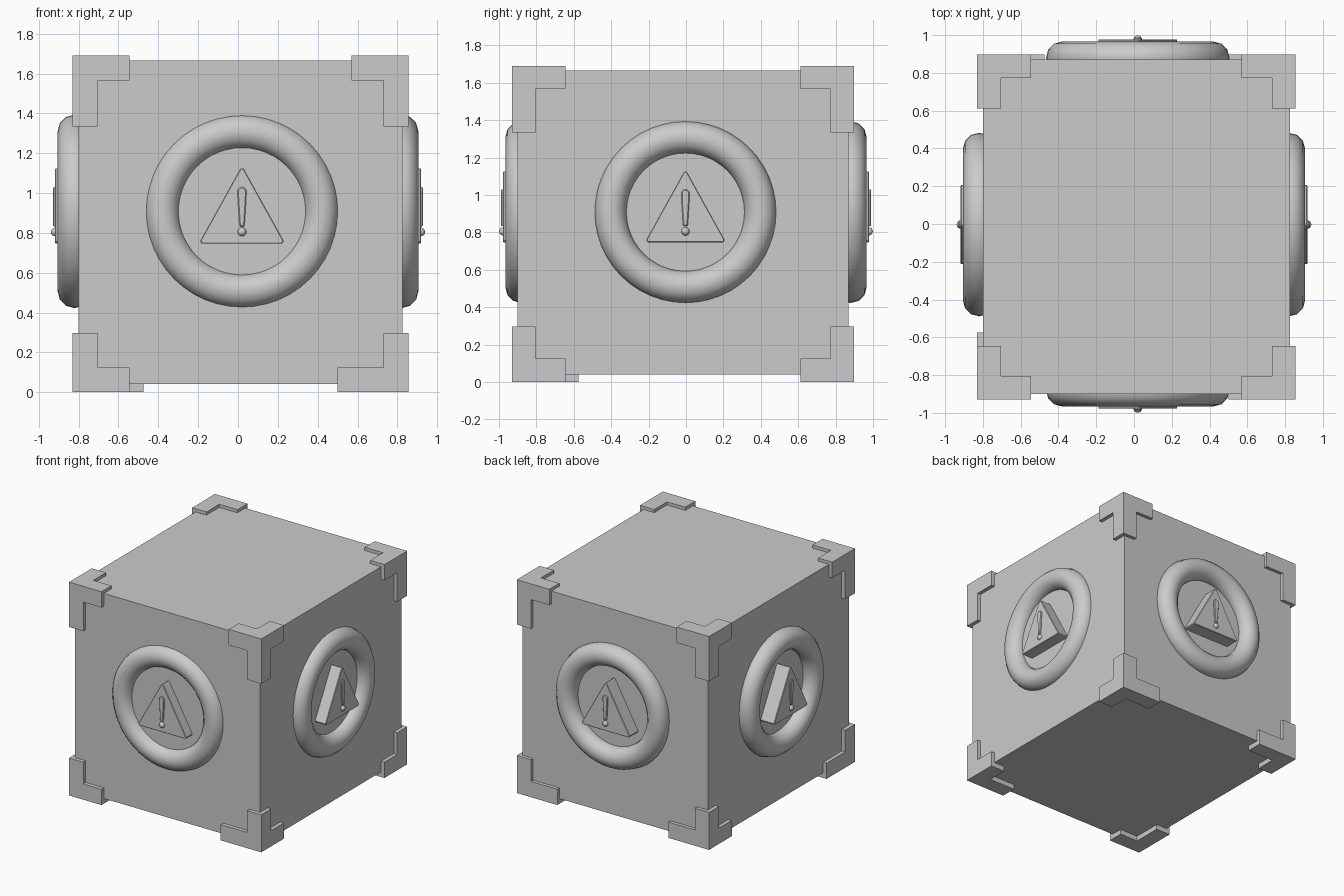
import bpy, bmesh
from math import radians, sin, cos, pi
from mathutils import Matrix, Vector

if "Cube" in bpy.data.objects:
    bpy.data.objects.remove(bpy.data.objects["Cube"])


def add_object(name, bm):
    bmesh.ops.recalc_face_normals(bm, faces=bm.faces)
    mesh = bpy.data.meshes.new(name)
    bm.to_mesh(mesh)
    bm.free()
    obj = bpy.data.objects.new(name, mesh)
    bpy.context.collection.objects.link(obj)
    return obj


def prism(name, profile, y_in, y_out, place, bevel=0.0):
    """Extrude an (x, z) outline from y_in to y_out; the outer rim may be bevelled."""
    bm = bmesh.new()
    face = bm.faces.new([bm.verts.new((x, y_in, z)) for x, z in profile])
    ext = bmesh.ops.extrude_face_region(bm, geom=[face])["geom"]
    verts = [g for g in ext if isinstance(g, bmesh.types.BMVert)]
    bmesh.ops.translate(bm, verts=verts, vec=(0, y_out - y_in, 0))
    if bevel:
        rim = [e for e in bm.edges if all(v in verts for v in e.verts)]
        bmesh.ops.bevel(bm, geom=rim, offset=bevel, segments=1, affect='EDGES')
    bm.transform(place)
    return add_object(name, bm)


def arc(cx, cz, r, start, end, n):
    """Points of a circular arc, angles in degrees."""
    return [(cx + r * cos(radians(start + (end - start) * i / n)),
             cz + r * sin(radians(start + (end - start) * i / n))) for i in range(n + 1)]


# Crate body
LO, HI = Vector((-0.80, -0.90, 0.04)), Vector((0.825, 0.87, 1.665))
bm = bmesh.new()
bmesh.ops.create_cube(bm, size=1)
bm.transform(Matrix.Translation((LO + HI) / 2) @ Matrix.Diagonal((*(HI - LO), 1)))
add_object("crate_body", bm)

# Corner brackets: a small cube with three arms pulled out along the crate edges
X, Y, Z, W = (-0.83, 0.855), (-0.93, 0.897), (0.0, 1.69), 0.125
SHORT, LONG = 0.285, 0.355


def bracket(name, ix, iy, iz, lengths):
    sign = Vector((1 - 2 * ix, 1 - 2 * iy, 1 - 2 * iz))
    corner = Vector((X[ix], Y[iy], Z[iz]))
    bm = bmesh.new()
    bmesh.ops.create_cube(bm, size=W)
    bmesh.ops.translate(bm, verts=bm.verts, vec=corner + sign * W / 2)
    bm.normal_update()
    for axis in range(3):
        d = Vector((0, 0, 0))
        d[axis] = sign[axis]
        face = max(bm.faces, key=lambda f: f.normal.dot(d) + 0.01 * f.calc_center_median().dot(d))
        new = bmesh.ops.extrude_discrete_faces(bm, faces=[face])["faces"][0]
        bmesh.ops.translate(bm, verts=new.verts, vec=d * (lengths[axis] - W))
        bm.normal_update()
    add_object(name, bm)


for ix, side in enumerate(("left", "right")):
    for iy, end in enumerate(("front", "back")):
        bracket(f"bracket_top_{end}_{side}", ix, iy, 1, (SHORT, SHORT, LONG))
        low = (SHORT, LONG, SHORT) if (ix, iy) == (0, 0) else (LONG, SHORT, SHORT)
        bracket(f"bracket_bottom_{end}_{side}", ix, iy, 0, (low[0], low[1], 0.297))

# Outlines of the warning sign, relative to the ring centre
R = 0.012
triangle = (arc(-0.197, -0.150, R, 150, 270, 3) + arc(0.197, -0.150, R, -90, 30, 3)
            + arc(0.0, 0.205, R, 30, 150, 3))
stroke = (arc(0.0, 0.100, 0.022, 0, 180, 10)
          + [(-0.021, 0.06), (-0.013, -0.068), (-0.009, -0.075),
             (0.009, -0.075), (0.013, -0.068), (0.021, 0.06)])

# Ring and warning sign on each of the four side faces
for name, centre, angle in (("front", (0.02, -0.88, 0.908), 0),
                            ("right", (0.82, -0.003, 0.908), 90),
                            ("back", (0.02, 0.88, 0.908), 180),
                            ("left", (-0.82, -0.003, 0.908), 270)):
    place = Matrix.Translation(centre) @ Matrix.Rotation(radians(angle), 4, 'Z')

    bpy.ops.mesh.primitive_torus_add(major_segments=48, minor_segments=12,
                                     major_radius=0.40, minor_radius=0.086)
    ring = bpy.context.object
    ring.name = f"ring_{name}"
    ring.matrix_world = place @ Matrix.Rotation(pi / 2, 4, 'X')
    bpy.ops.object.shade_smooth_by_angle(angle=radians(35))

    prism(f"sign_plate_{name}", triangle, 0.03, -0.098, place, bevel=0.004)
    prism(f"sign_stroke_{name}", stroke, -0.08, -0.108, place, bevel=0.005)

    # Dot below the stroke
    bm = bmesh.new()
    bmesh.ops.create_uvsphere(bm, u_segments=16, v_segments=10, radius=0.022)
    bm.transform(place @ Matrix.Translation((0, -0.097, -0.103)))
    for f in bm.faces:
        f.smooth = True
    add_object(f"sign_dot_{name}", bm)
